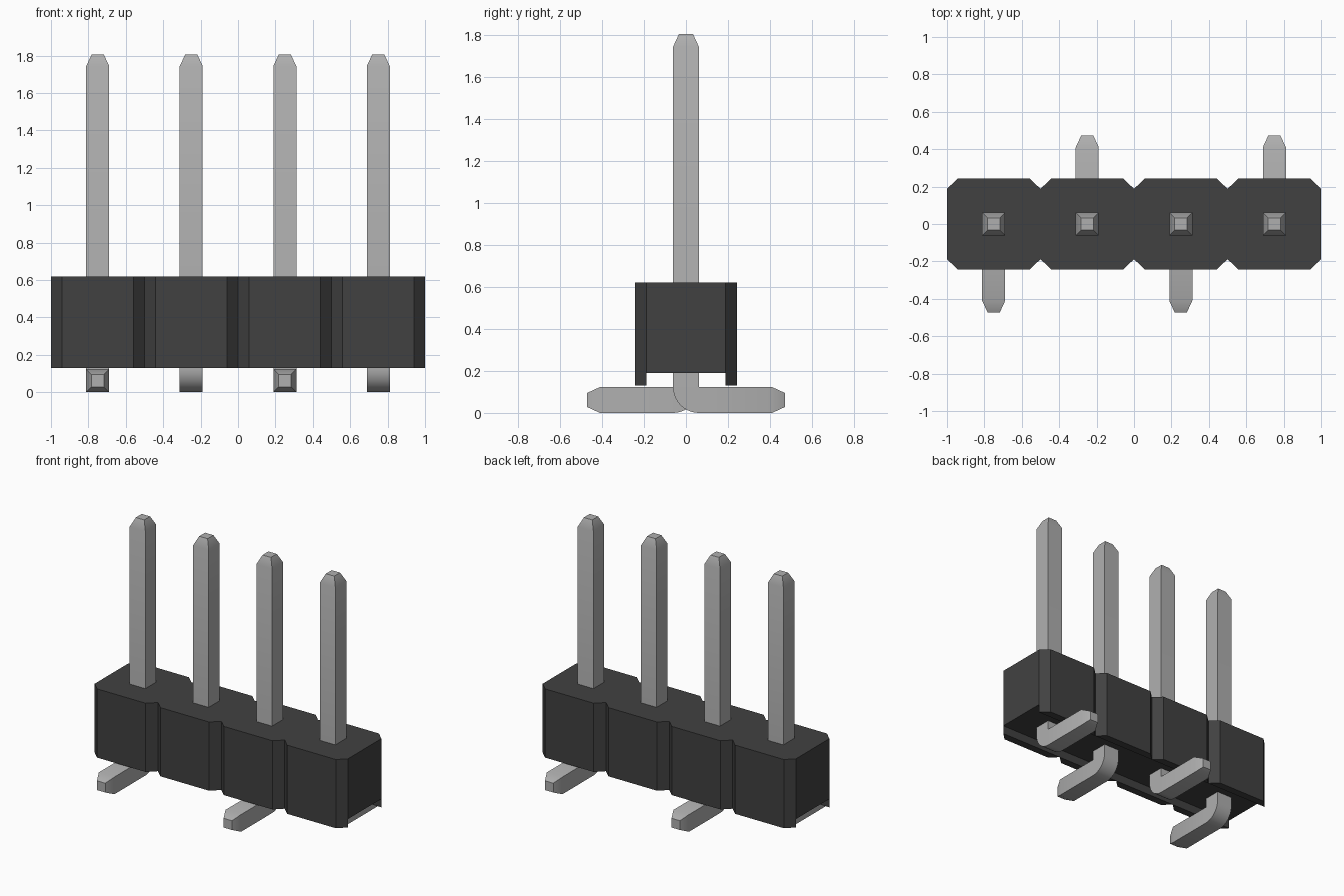
import bpy, bmesh, math
from mathutils import Vector

default = bpy.data.objects.get("Cube")
if default:
    bpy.data.objects.remove(default, do_unlink=True)


def make_material(name, value):
    mat = bpy.data.materials.new(name)
    mat.use_nodes = True
    color = (value, value, value, 1)
    mat.diffuse_color = color
    bsdf = mat.node_tree.nodes["Principled BSDF"]
    bsdf.inputs["Base Color"].default_value = color
    bsdf.inputs["Roughness"].default_value = 0.6
    return mat


def finish(bm, name, mat, smooth=False):
    bmesh.ops.recalc_face_normals(bm, faces=bm.faces[:])
    mesh = bpy.data.meshes.new(name)
    bm.to_mesh(mesh)
    bm.free()
    mesh.materials.append(mat)
    obj = bpy.data.objects.new(name, mesh)
    bpy.context.collection.objects.link(obj)
    if smooth:
        bpy.ops.object.select_all(action="DESELECT")
        obj.select_set(True)
        bpy.context.view_layer.objects.active = obj
        bpy.ops.object.shade_smooth_by_angle(angle=math.radians(30))
    return obj


black = make_material("black plastic", 0.053)
metal = make_material("grey metal", 0.43)

PITCH = 0.5
CENTRES = [(i - 1.5) * PITCH for i in range(4)]
HALF_DEPTH, INNER = 0.243, 0.188
BOTTOM, CHANNEL_TOP, TOP = 0.13, 0.19, 0.62


def extrude(bm, faces, dz, keep):
    result = bmesh.ops.extrude_face_region(bm, geom=faces, use_keep_orig=keep)
    verts = [g for g in result["geom"] if isinstance(g, bmesh.types.BMVert)]
    bmesh.ops.translate(bm, verts=verts, vec=(0, 0, dz))


# Housing: chamfered cells in a row, with rails either side of a bottom channel
bm = bmesh.new()
half, inset = PITCH / 2, PITCH / 2 - 0.058
for cx in CENTRES:
    plans = [[(-half, -INNER), (half, -INNER), (half, INNER), (-half, INNER)]]
    for s in (-1, 1):
        plans.append([(-half, s * INNER), (half, s * INNER),
                      (inset, s * HALF_DEPTH), (-inset, s * HALF_DEPTH)])
    for plan in plans:
        bm.faces.new([bm.verts.new((cx + x, y, CHANNEL_TOP)) for x, y in plan])
bmesh.ops.remove_doubles(bm, verts=bm.verts[:], dist=0.0005)
bmesh.ops.recalc_face_normals(bm, faces=bm.faces[:])
floor = bm.faces[:]
rails = [f for f in floor if abs(f.calc_center_median().y) > 0.1]
extrude(bm, floor, TOP - CHANNEL_TOP, True)
extrude(bm, rails, BOTTOM - CHANNEL_TOP, False)
bmesh.ops.recalc_face_normals(bm, faces=bm.faces[:])
bmesh.ops.dissolve_limit(bm, angle_limit=0.01, verts=bm.verts[:], edges=bm.edges[:])
finish(bm, "housing", black)

# Pins: square bar with tapered ends, bent at the base into a flat foot
W, TIP = 0.0615, 0.033
PIN_TOP, FOOT_END, TAPER = 1.805, 0.472, 0.062
BEND_STEPS = 10


def make_pin(name, cx, side):
    # Each section is inner point, outer point (in y, z) and half width in x
    sections = [(Vector((TIP, PIN_TOP)), Vector((-TIP, PIN_TOP)), TIP),
                (Vector((W, PIN_TOP - TAPER)), Vector((-W, PIN_TOP - TAPER)), W)]
    pivot = Vector((W, 2 * W))
    for i in range(BEND_STEPS + 1):
        a = math.pi / 2 * i / BEND_STEPS
        sections.append((pivot, pivot - 2 * W * Vector((math.cos(a), math.sin(a))), W))
    shoulder = FOOT_END - TAPER
    sections += [(Vector((shoulder, 2 * W)), Vector((shoulder, 0)), W),
                 (Vector((FOOT_END, W + TIP)), Vector((FOOT_END, W - TIP)), TIP)]
    bm = bmesh.new()
    rings = []
    for inner, outer, w in sections:
        corners = [(-w, inner), (w, inner), (w, outer), (-w, outer)]
        rings.append([bm.verts.new((cx + x, side * p.x, p.y)) for x, p in corners])
    for a, b in zip(rings, rings[1:]):
        for i in range(4):
            j = (i + 1) % 4
            bm.faces.new((a[i], a[j], b[j], b[i]))
    bm.faces.new(rings[0])
    bm.faces.new(rings[-1])
    bmesh.ops.remove_doubles(bm, verts=bm.verts[:], dist=0.0005)
    finish(bm, name, metal, smooth=True)


# Feet alternate front and back along the row
for i, cx in enumerate(CENTRES):
    make_pin(f"pin_{i + 1}", cx, 1 if i % 2 else -1)
